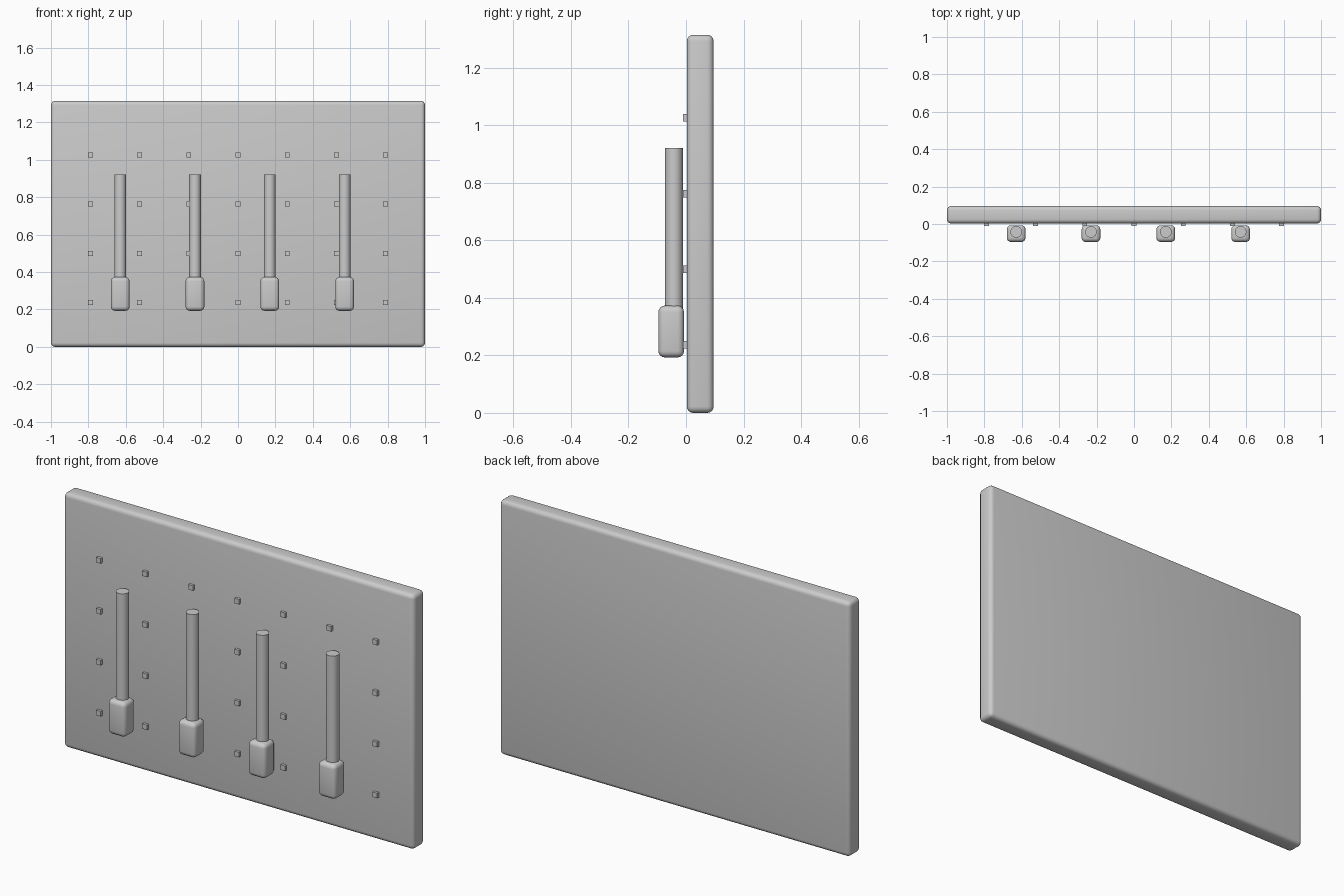
import bpy
from math import radians

if "Cube" in bpy.data.objects:
    bpy.data.objects.remove(bpy.data.objects["Cube"], do_unlink=True)

GREY = (0.6, 0.6, 0.6, 1)
grey = bpy.data.materials.new("plain_grey")
grey.use_nodes = True
grey.diffuse_color = GREY
grey.node_tree.nodes["Principled BSDF"].inputs["Base Color"].default_value = GREY


def finish(name, bevel=0.0, segments=4):
    """Name the active object, colour it and round its edges."""
    ob = bpy.context.object
    ob.name = name
    ob.data.materials.append(grey)
    if bevel:
        mod = ob.modifiers.new("rounding", "BEVEL")
        mod.width = bevel
        mod.segments = segments
        bpy.ops.object.modifier_apply(modifier=mod.name)
    bpy.ops.object.shade_smooth_by_angle(angle=radians(35))
    return ob


def box(name, low, high, bevel=0.0):
    centre = [(a + b) / 2 for a, b in zip(low, high)]
    bpy.ops.mesh.primitive_cube_add(size=1, location=centre)
    bpy.context.object.scale = [b - a for a, b in zip(low, high)]
    bpy.ops.object.transform_apply(location=False, rotation=False, scale=True)
    return finish(name, bevel)


# Upright panel with rounded edges
box("panel", (-1, 0.003, 0), (1, 0.096, 1.315), 0.022)

# Grid of small square studs on the front
for row in range(4):
    for col in range(7):
        x = (col - 3) * 0.263
        z = 0.237 + row * 0.263
        box(f"stud_{row + 1}_{col + 1}", (x - 0.013, -0.011, z - 0.013),
            (x + 0.013, 0.004, z + 0.013))

# Row of hanging tools: rounded block with a round shaft above it
for i in range(4):
    x = -0.63 + i * 0.4
    box(f"tool_block_{i + 1}", (x - 0.05, -0.096, 0.193),
        (x + 0.05, -0.007, 0.373), 0.022)
    bpy.ops.mesh.primitive_cylinder_add(vertices=32, radius=0.031, depth=0.56,
                                        location=(x, -0.042, 0.642))
    finish(f"tool_shaft_{i + 1}")
